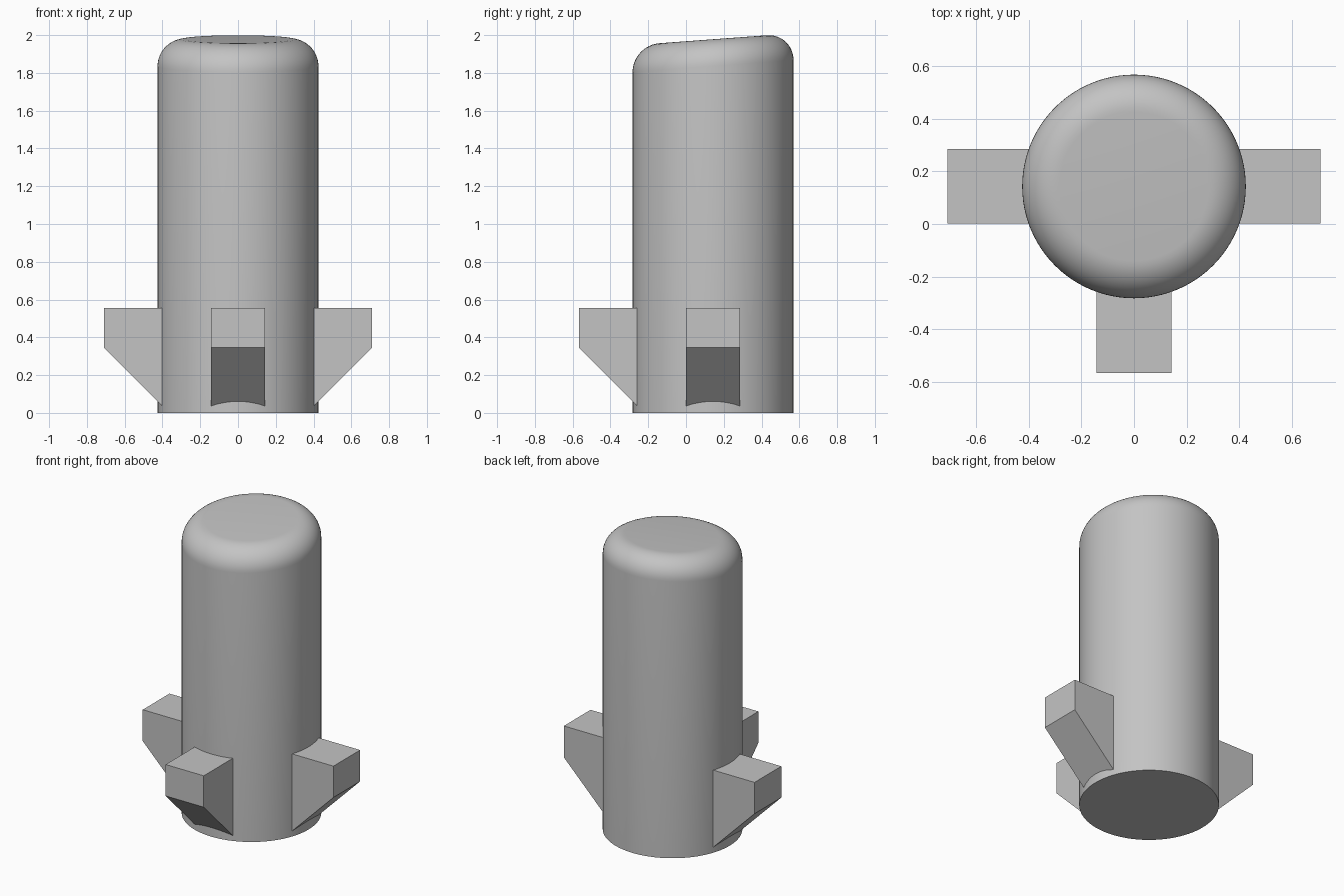
import bpy, bmesh, math
from mathutils import Matrix, Vector

if "Cube" in bpy.data.objects:
    bpy.data.objects.remove(bpy.data.objects["Cube"], do_unlink=True)

RADIUS, FILLET, TOP, SLOPE = 0.426, 0.142, 1.978, 0.074
AXIS = Vector((0, 0.143, 0))
SEGMENTS = 96

grey = bpy.data.materials.new("plain grey")
grey.use_nodes = True
colour = (0.55, 0.55, 0.55, 1)
grey.diffuse_color = colour
grey.node_tree.nodes["Principled BSDF"].inputs["Base Color"].default_value = colour


def make_object(name, bm):
    bmesh.ops.recalc_face_normals(bm, faces=bm.faces)
    mesh = bpy.data.meshes.new(name)
    bm.to_mesh(mesh)
    bm.free()
    mesh.materials.append(grey)
    obj = bpy.data.objects.new(name, mesh)
    obj.location = AXIS
    bpy.context.collection.objects.link(obj)
    return obj


# Body: cylinder with a rounded rim and a gently slanted top
profile = [(RADIUS, 0)]
for i in range(13):
    a = math.radians(90 * i / 12)
    profile.append((RADIUS - FILLET * (1 - math.cos(a)),
                    TOP - FILLET * (1 - math.sin(a))))

bm = bmesh.new()
rings = []
for r, z in profile:
    ring = []
    for k in range(SEGMENTS):
        t = math.tau * k / SEGMENTS
        y = r * math.sin(t)
        ring.append(bm.verts.new((r * math.cos(t), y, z + SLOPE * y if z else 0)))
    rings.append(ring)
for low, high in zip(rings, rings[1:]):
    for k in range(SEGMENTS):
        n = (k + 1) % SEGMENTS
        bm.faces.new((low[k], low[n], high[n], high[k]))
bm.faces.new(rings[0][::-1])
bm.faces.new(rings[-1])
body = make_object("body", bm)
bpy.ops.object.select_all(action="DESELECT")
body.select_set(True)
bpy.context.view_layer.objects.active = body
bpy.ops.object.shade_smooth_by_angle(angle=math.radians(35))


# Fins: square blocks with a sloping underside, on three sides of the body
def make_fin(name, angle):
    outline = [(0.39, 0.025), (0.71, 0.345), (0.71, 0.556), (0.39, 0.556)]
    bm = bmesh.new()
    face = bm.faces.new([bm.verts.new((x, -0.142, z)) for x, z in outline])
    extruded = bmesh.ops.extrude_face_region(bm, geom=[face])["geom"]
    bmesh.ops.translate(bm, vec=(0, 0.284, 0),
                        verts=[g for g in extruded if isinstance(g, bmesh.types.BMVert)])
    bm.transform(Matrix.Rotation(math.radians(angle), 4, "Z"))
    make_object(name, bm)


for name, angle in (("left_fin", 0), ("right_fin", 180), ("front_fin", -90)):
    make_fin(name, angle)
